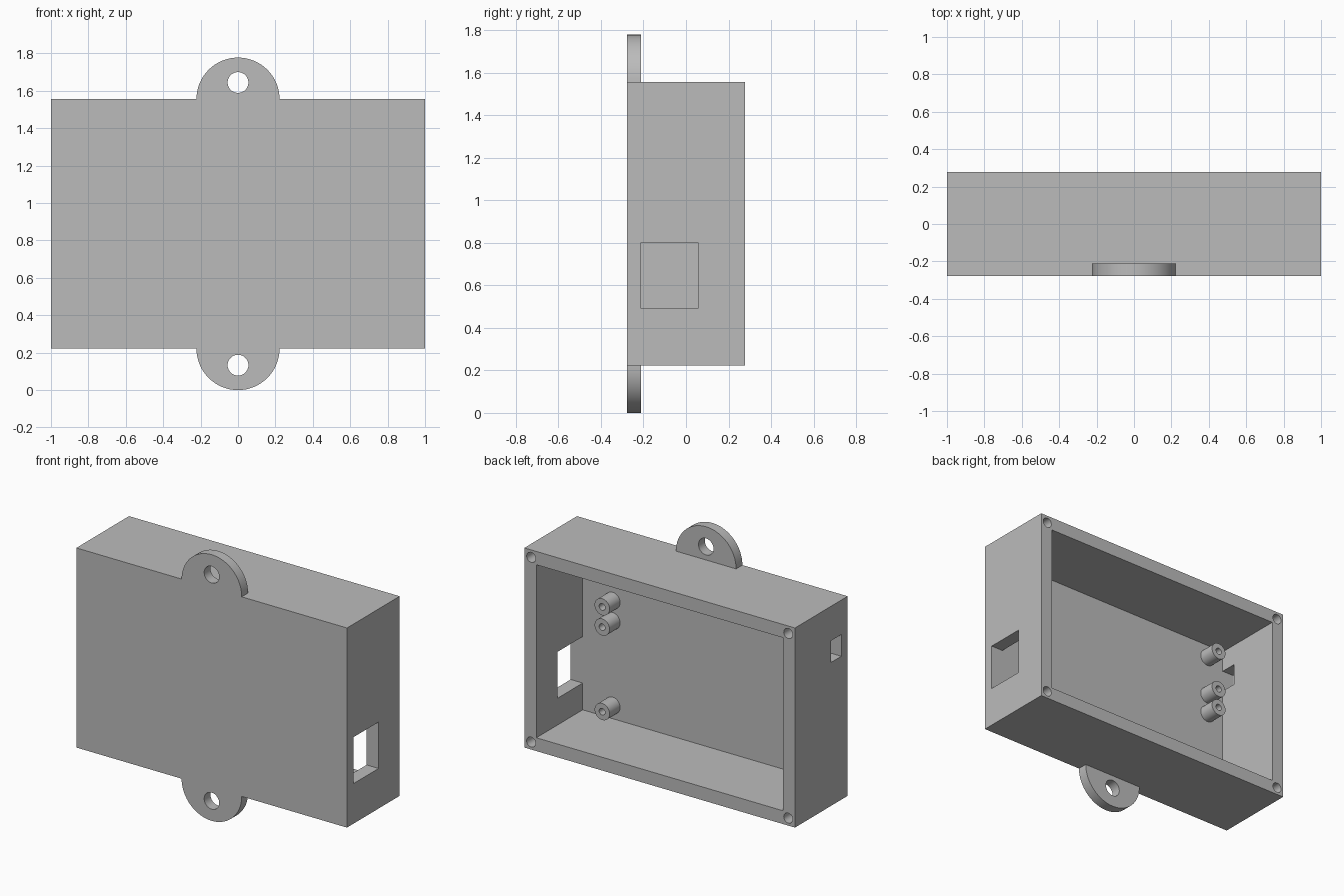
import bpy, bmesh, math
from mathutils import Matrix, Vector

if "Cube" in bpy.data.objects:
    bpy.data.objects.remove(bpy.data.objects["Cube"], do_unlink=True)

MM = 2 / 90                      # one design unit
HALF_W, HALF_D = 1.0, 12.5 * MM  # half width and half depth of the case
Z0, Z1 = 10 * MM, 70 * MM        # bottom and top of the case
WALL, PLATE = 4 * MM, 3 * MM
FRONT, BACK = -HALF_D, HALF_D
FLOOR = FRONT + PLATE            # inner face of the front plate

grey = bpy.data.materials.new("plain_grey")
grey.use_nodes = True
colour = (0.5, 0.5, 0.5, 1)
grey.diffuse_color = colour
grey.node_tree.nodes["Principled BSDF"].inputs["Base Color"].default_value = colour


def finish(bm, name):
    bmesh.ops.recalc_face_normals(bm, faces=bm.faces)
    mesh = bpy.data.meshes.new(name)
    bm.to_mesh(mesh)
    bm.free()
    obj = bpy.data.objects.new(name, mesh)
    bpy.context.collection.objects.link(obj)
    mesh.materials.append(grey)
    return obj


def box(name, x, y, z):
    """Box from (low, high) ranges."""
    bm = bmesh.new()
    size = [b - a for a, b in (x, y, z)]
    mid = Vector([(a + b) / 2 for a, b in (x, y, z)])
    bmesh.ops.create_cube(bm, size=1, matrix=Matrix.Translation(mid) @ Matrix.Diagonal((*size, 1)))
    return finish(bm, name)


def rod(name, x, z, radius, y, sides=48):
    """Cylinder along y."""
    bm = bmesh.new()
    place = Matrix.Translation((x, sum(y) / 2, z)) @ Matrix.Rotation(math.pi / 2, 4, "X")
    bmesh.ops.create_cone(bm, cap_ends=True, segments=sides, radius1=radius,
                          radius2=radius, depth=y[1] - y[0], matrix=place)
    return finish(bm, name)


def combine(obj, tool, operation):
    mod = obj.modifiers.new(operation.lower(), "BOOLEAN")
    mod.object, mod.operation, mod.solver = tool, operation, "EXACT"
    bpy.context.view_layer.objects.active = obj
    bpy.ops.object.modifier_apply(modifier=mod.name)
    bpy.data.objects.remove(tool, do_unlink=True)


def smooth(obj):
    bpy.ops.object.select_all(action="DESELECT")
    obj.select_set(True)
    bpy.context.view_layer.objects.active = obj
    bpy.ops.object.shade_smooth_by_angle(angle=math.radians(30))


# Case with two round hanging tabs
case = box("case", (-HALF_W, HALF_W), (FRONT, BACK), (Z0, Z1))
for edge in (Z0, Z1):
    combine(case, rod("tab", 0, edge, 10 * MM, (FRONT, FLOOR), 64), "UNION")

# Open back
combine(case, box("cavity", (WALL - HALF_W, HALF_W - WALL), (FLOOR, BACK + 0.1),
                  (Z0 + WALL, Z1 - WALL)), "DIFFERENCE")

# Tab holes
for z in (6 * MM, 74 * MM):
    combine(case, rod("tab_hole", 0, z, 2.5 * MM, (FRONT - 0.1, FLOOR + 0.1)), "DIFFERENCE")

# Blind screw holes in the rim corners
inset = 2.25 * MM
for x in (inset - HALF_W, HALF_W - inset):
    for z in (Z0 + inset, Z1 - inset):
        combine(case, rod("screw_hole", x, z, 1.5 * MM, (BACK - 0.3, BACK + 0.1), 32), "DIFFERENCE")

# Cable windows: large on the left side, small on the right side
combine(case, box("large_window", (HALF_W - 0.15, HALF_W + 0.1),
                  (FLOOR, FLOOR + 12 * MM), (0.49, 0.80)), "DIFFERENCE")
combine(case, box("small_window", (-HALF_W - 0.1, 0.15 - HALF_W),
                  (FLOOR, FLOOR + 5 * MM), (1.18, 1.325)), "DIFFERENCE")
smooth(case)

# Hollow standoffs for two circuit boards
for board, heights in (("lower", (0.40, 1.10)), ("upper", (0.965, 1.376))):
    for x in (-0.785, 0.69):
        for z in heights:
            post = rod(board + "_board_standoff", x, z, 2.5 * MM, (FLOOR - 0.01, FLOOR + 5 * MM), 32)
            combine(post, rod("bore", x, z, 1 * MM, (FLOOR, FLOOR + 0.2), 24), "DIFFERENCE")
            smooth(post)
